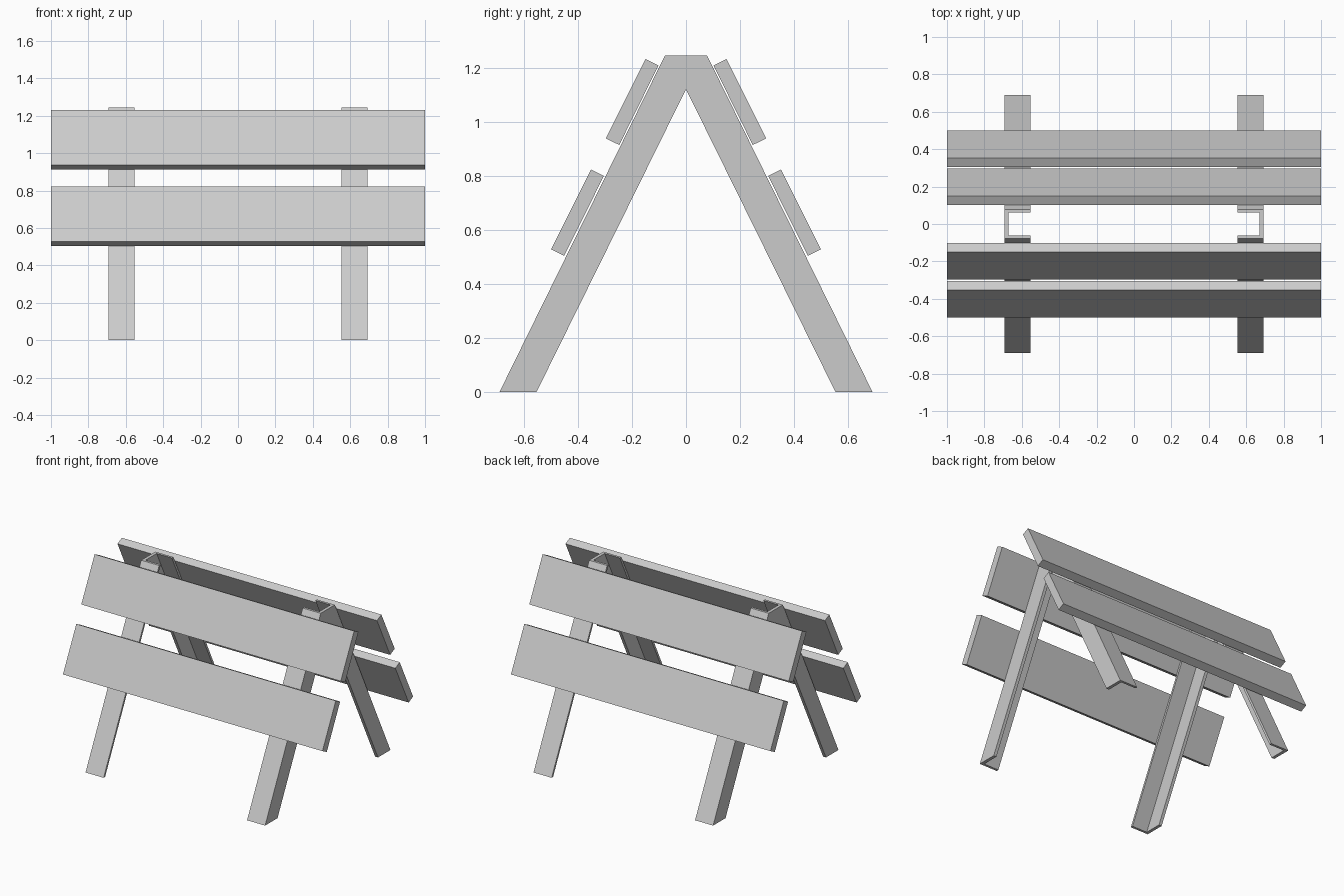
import bpy, bmesh

if "Cube" in bpy.data.objects:
    bpy.data.objects.remove(bpy.data.objects["Cube"])


def prism(name, profile, x0, x1):
    """Extrude a (y, z) profile along x from x0 to x1."""
    bm = bmesh.new()
    face = bm.faces.new([bm.verts.new((x0, y, z)) for y, z in profile])
    ext = bmesh.ops.extrude_face_region(bm, geom=[face])
    moved = [v for v in ext["geom"] if isinstance(v, bmesh.types.BMVert)]
    bmesh.ops.translate(bm, verts=moved, vec=(x1 - x0, 0, 0))
    bmesh.ops.recalc_face_normals(bm, faces=bm.faces)
    mesh = bpy.data.meshes.new(name)
    bm.to_mesh(mesh)
    bm.free()
    obj = bpy.data.objects.new(name, mesh)
    bpy.context.collection.objects.link(obj)
    return obj


# A-frame outline, and the pocket that leaves angle-iron legs with an outer web
FRAME = [(-0.69, 0), (-0.553, 0), (0, 1.12), (0.553, 0), (0.69, 0),
         (0.078, 1.245), (-0.078, 1.245)]
SLOPE = (0.69 - 0.078) / 1.245
FLANGE = 0.017
WEB = 0.022
low, high = 0.69 - FLANGE + 0.1 * SLOPE, 0.69 - FLANGE - 1.3 * SLOPE
POCKET = [(-low, -0.1), (low, -0.1), (high, 1.3), (-high, 1.3)]

for side, s in (("left", -1), ("right", 1)):
    frame = prism(f"{side}_a_frame", FRAME, s * 0.553, s * 0.692)
    cutter = prism("pocket_cutter", POCKET, s * 0.5, s * (0.692 - WEB))
    cutter.hide_render = True
    mod = frame.modifiers.new("pocket", 'BOOLEAN')
    mod.operation = 'DIFFERENCE'
    mod.solver = 'EXACT'
    mod.object = cutter
    bpy.context.view_layer.objects.active = frame
    bpy.ops.object.modifier_apply(modifier=mod.name)
    bpy.data.objects.remove(cutter)

# Sloping boards, two on each face
BOARDS = {
    "upper": [(0.102, 1.208), (0.150, 1.232), (0.297, 0.938), (0.247, 0.914)],
    "lower": [(0.304, 0.799), (0.352, 0.823), (0.499, 0.528), (0.451, 0.504)],
}
for level, profile in BOARDS.items():
    for face, s in (("front", -1), ("back", 1)):
        prism(f"{face}_{level}_board", [(s * y, z) for y, z in profile], -1, 1)
